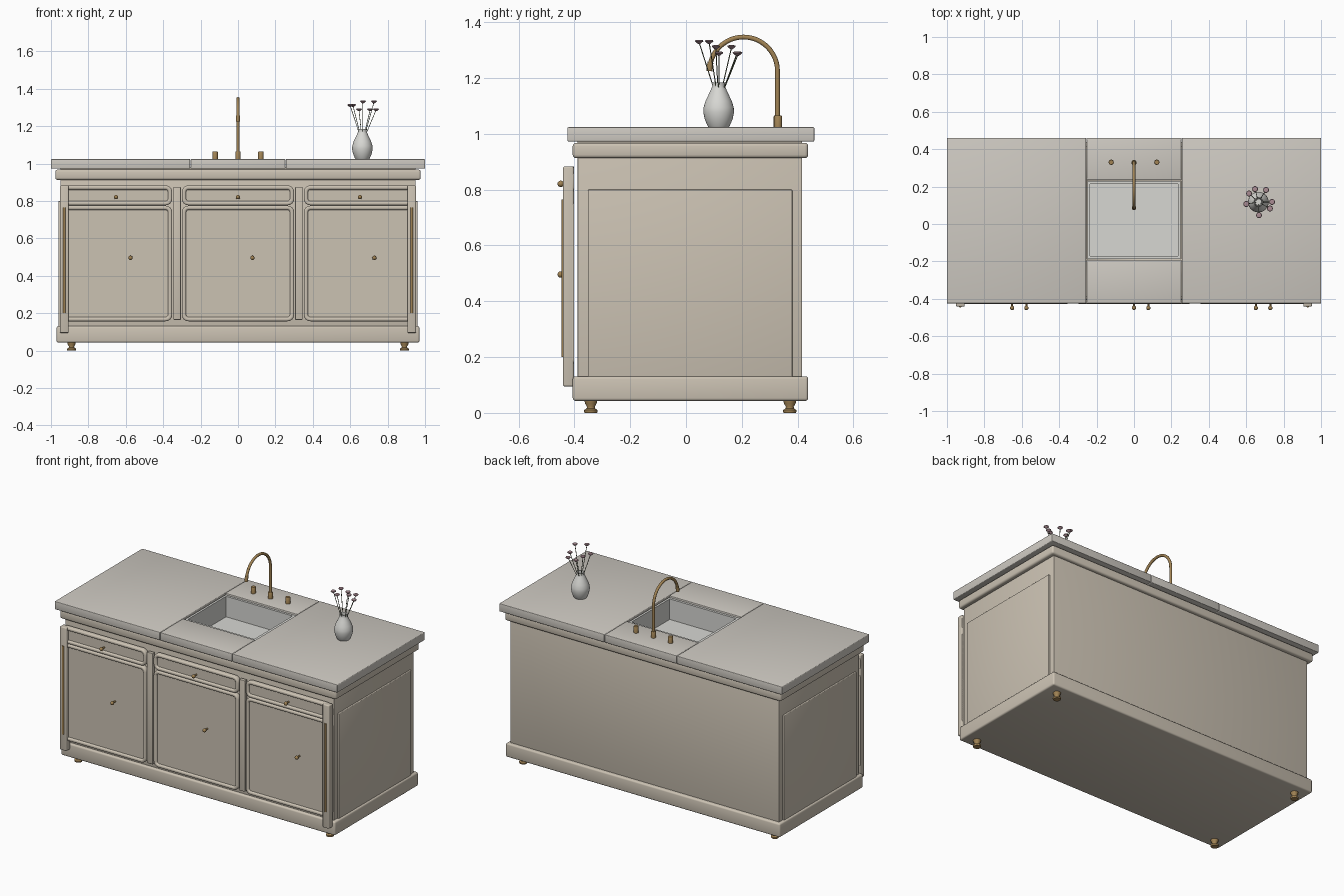
import bpy, bmesh, math
from mathutils import Vector

if "Cube" in bpy.data.objects:
    bpy.data.objects.remove(bpy.data.objects["Cube"])


def material(name, rgb):
    m = bpy.data.materials.new(name)
    m.diffuse_color = (*rgb, 1)
    m.use_nodes = True
    m.node_tree.nodes["Principled BSDF"].inputs["Base Color"].default_value = m.diffuse_color
    return m


BEIGE = material("painted_wood", (0.60, 0.54, 0.45))
STONE = material("stone", (0.62, 0.59, 0.54))
BRASS = material("brass", (0.36, 0.23, 0.09))
CERAMIC = material("ceramic", (0.68, 0.68, 0.65))
STEM = material("stem", (0.10, 0.12, 0.07))
PETAL = material("petal", (0.40, 0.26, 0.29))


def finish(name, bm, mat, smooth=True):
    bmesh.ops.recalc_face_normals(bm, faces=bm.faces)
    me = bpy.data.meshes.new(name)
    bm.to_mesh(me)
    bm.free()
    ob = bpy.data.objects.new(name, me)
    bpy.context.collection.objects.link(ob)
    me.materials.append(mat)
    if smooth:
        bpy.ops.object.select_all(action='DESELECT')
        ob.select_set(True)
        bpy.context.view_layer.objects.active = ob
        bpy.ops.object.shade_smooth_by_angle(angle=math.radians(40))
    return ob


def box(name, x, y, z, mat, bevel=0.0):
    """Box from (min, max) ranges, with rounded edges."""
    bm = bmesh.new()
    bmesh.ops.create_cube(bm, size=1)
    for v in bm.verts:
        v.co = [sum(r) / 2 + c * (r[1] - r[0]) for r, c in zip((x, y, z), v.co)]
    if bevel:
        bmesh.ops.bevel(bm, geom=bm.edges[:], offset=bevel, segments=3,
                        profile=0.5, affect='EDGES')
    return finish(name, bm, mat)


def loft(name, rings, mat):
    """Skin a list of equal-length point rings and cap both ends."""
    bm = bmesh.new()
    loops = [[bm.verts.new(p) for p in ring] for ring in rings]
    n = len(loops[0])
    for a, b in zip(loops, loops[1:]):
        for i in range(n):
            bm.faces.new((a[i], a[(i + 1) % n], b[(i + 1) % n], b[i]))
    bm.faces.new(loops[0])
    bm.faces.new(loops[-1])
    return finish(name, bm, mat)


def lathe(name, at, profile, mat, n=24):
    return loft(name, [[(at[0] + r * math.cos(math.tau * i / n),
                         at[1] + r * math.sin(math.tau * i / n), at[2] + z)
                        for i in range(n)] for r, z in profile], mat)


def tube(name, pts, radius, mat, n=12):
    """Round tube along a path lying in any plane."""
    pts = [Vector(p) for p in pts]
    rings = []
    for i, p in enumerate(pts):
        t = (pts[min(i + 1, len(pts) - 1)] - pts[max(i - 1, 0)]).normalized()
        u = t.cross(Vector((1, 0, 0))).normalized()
        w = t.cross(u)
        rings.append([p + radius * (u * math.cos(math.tau * k / n) + w * math.sin(math.tau * k / n))
                      for k in range(n)])
    return loft(name, rings, mat)


def rounded_ring(x0, x1, z0, z1, r, y):
    ring = []
    for cx, cz, start in ((x1 - r, z1 - r, 0), (x0 + r, z1 - r, 90),
                          (x0 + r, z0 + r, 180), (x1 - r, z0 + r, 270)):
        for k in range(7):
            a = math.radians(start + 15 * k)
            ring.append((cx + r * math.cos(a), y, cz + r * math.sin(a)))
    return ring


def front_panel(name, x0, x1, z0, z1):
    """Rounded slab with a raised moulding around a sunk centre."""
    steps = ((0, -.402), (0, -.422), (.003, -.427), (.007, -.429), (.015, -.429),
             (.019, -.427), (.023, -.419))
    loft(name, [rounded_ring(x0 + d, x1 - d, z0 + d, z1 - d, .035 - d, y)
                for d, y in steps], BEIGE)


def knob(name, x, z):
    bm = bmesh.new()
    bmesh.ops.create_uvsphere(bm, u_segments=20, v_segments=12, radius=.0115)
    bmesh.ops.translate(bm, verts=bm.verts, vec=(x, -.449, z))
    finish(name, bm, BRASS)
    tube(name + "_stem", [(x, -.417, z), (x, -.445, z)], .005, BRASS)


# cabinet carcass, plinth and cornice
body = box("cabinet_body", (-.95, .95), (-.388, .416), (.10, .94), BEIGE, .003)
box("plinth", (-.97, .97), (-.406, .438), (.043, .131), BEIGE, .01)
cornice = box("cornice", (-.977, .977), (-.406, .438), (.913, .968), BEIGE, .012)
neck = box("counter_support", (-.95, .95), (-.388, .416), (.96, .98), BEIGE)

# opening for the sink
cutter = box("sink_cutter", (-.25, .25), (-.187, .23), (.872, 1.1), BEIGE)
cutter.hide_render = True
cutter.hide_viewport = True
for ob in (body, cornice, neck):
    mod = ob.modifiers.new("sink_opening", 'BOOLEAN')
    mod.object = cutter
    mod.operation = 'DIFFERENCE'
    mod.solver = 'EXACT'

# sides: raised panels, corner posts with brass inlay, feet
for s, side in ((-1, "left"), (1, "right")):
    def span(a, b):
        return tuple(sorted((s * a, s * b)))
    box(side + "_side_panel", span(.94, .96), (-.352, .381), (.12, .80), BEIGE, .004)
    box(side + "_corner_post", span(.905, .952), (-.441, -.402), (.095, .883), BEIGE, .006)
    tube(side + "_post_inlay", [(s * .929, -.439, .2), (s * .929, -.439, .765)], .007, BRASS)
    box(side + "_stile", span(.306, .346), (-.425, -.402), (.165, .875), BEIGE, .003)
    for y, end in ((-.341, "front"), (.372, "back")):
        lathe(f"{end}_{side}_foot", (s * .89, y, 0),
              ((.022, 0), (.024, .004), (.024, .010), (.015, .016), (.014, .022),
               (.021, .034), (.023, .046)), BRASS)

# drawers above doors, three bays
for i, name in enumerate(("left", "center", "right")):
    cx = (i - 1) * .652
    front_panel(name + "_drawer", cx - .30, cx + .30, .777, .883)
    front_panel(name + "_door", cx - .30, cx + .30, .157, .775)
    knob(name + "_drawer_knob", cx, .821)
    knob(name + "_door_knob", cx + .077, .496)

# countertop slabs around the sink
top = (.973, 1.024)
box("counter_left", (-1, -.256), (-.425, .46), top, STONE, .004)
box("counter_right", (.256, 1), (-.425, .46), top, STONE, .004)
box("counter_front", (-.254, .254), (-.425, -.192), top, STONE, .004)
box("counter_back", (-.254, .254), (.235, .46), top, STONE, .004)


# sink basin: rim, inner walls and floor
def rect(x0, x1, y0, y1, z):
    return [(x0, y0, z), (x1, y0, z), (x1, y1, z), (x0, y1, z)]


loft("sink_basin", [rect(-.249, .249, -.186, .229, .874),
                    rect(-.249, .249, -.186, .229, 1.016),
                    rect(-.235, .235, -.171, .215, 1.016),
                    rect(-.235, .235, -.171, .215, .885)], CERAMIC)

# tap with gooseneck spout and two handles
arc = [(0, .206 + .122 * math.cos(math.pi * k / 24), 1.225 + .122 * math.sin(math.pi * k / 24))
       for k in range(25)]
tube("tap_spout", [(0, .328, 1.02)] + arc, .0085, BRASS, 16)
tube("tap_nozzle", [arc[-3], arc[-2], arc[-1]], .0105, BRASS, 16)
collar = ((.014, 0), (.014, .040), (.012, .043))
lathe("tap_base", (0, .328, 1.022), collar, BRASS)
for s, side in ((-1, "left"), (1, "right")):
    lathe(side + "_tap_handle", (s * .122, .33, 1.022), collar, BRASS)

# vase with flowers
vase = (.665, .117, 1.023)
lathe("vase", vase, ((.036, 0), (.040, .006), (.050, .030), (.055, .055), (.054, .072),
                     (.047, .095), (.036, .118), (.026, .140), (.022, .150), (.024, .161),
                     (.020, .161), (.018, .150), (.024, .130)), CERAMIC, 32)
heads = ((.668, .047, 1.328), (.727, .083, 1.328), (.60, .107, 1.309), (.615, .163, 1.309),
         (.647, .187, 1.286), (.706, .182, 1.286), (.738, .118, 1.286))
for i, h in enumerate(heads):
    foot = (vase[0] + (h[0] - vase[0]) * .1, vase[1] + (h[1] - vase[1]) * .1, 1.13)
    tube(f"flower_stem_{i}", [foot, h], .0018, STEM, 6)
    lathe(f"flower_head_{i}", h, ((.003, -.006), (.009, -.002), (.016, .004), (.014, .008),
                                  (.006, .009)), PETAL, 10)
